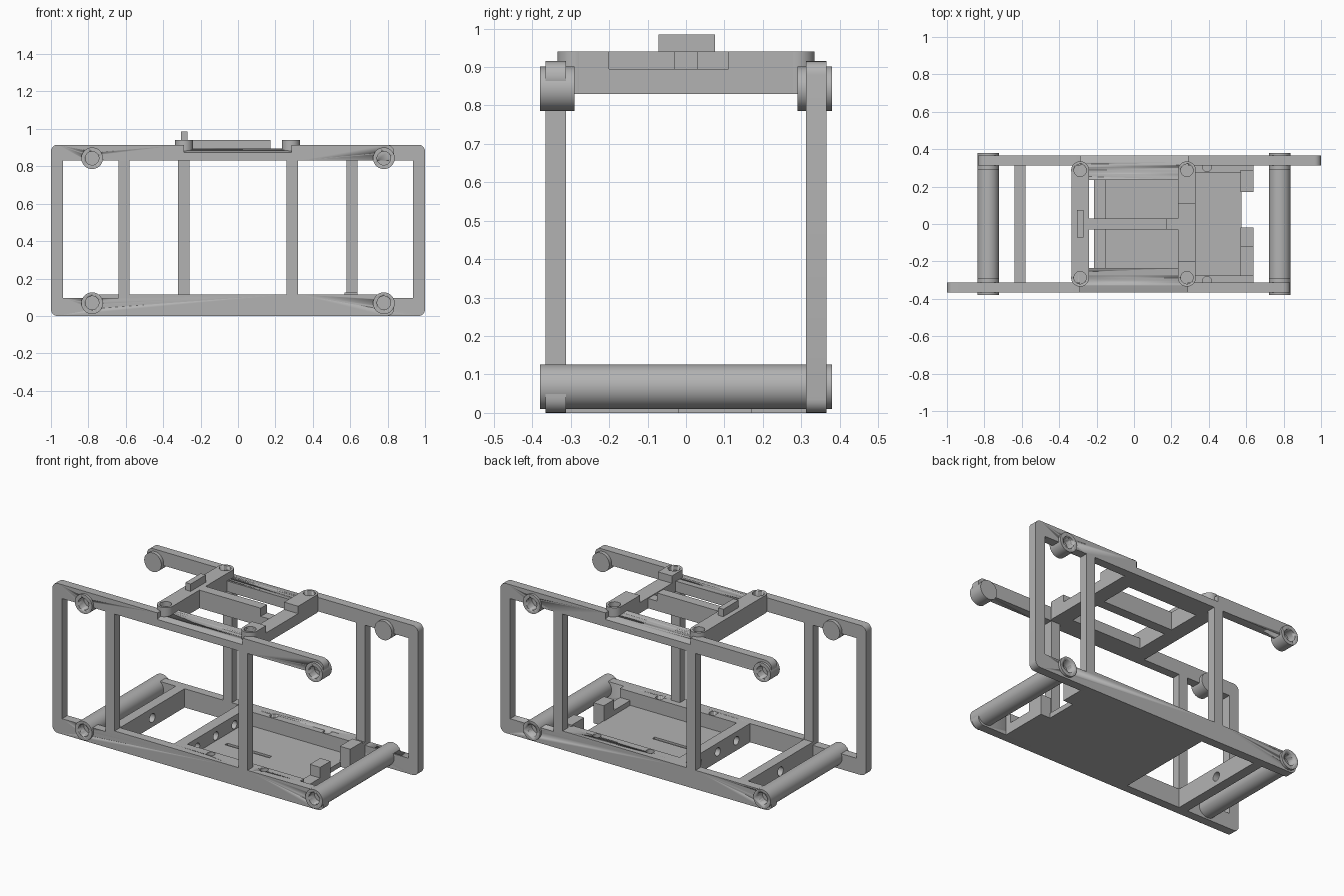
import bpy, bmesh, math
from mathutils import Vector, Matrix

old = bpy.data.objects.get("Cube")
if old:
    bpy.data.objects.remove(old, do_unlink=True)

grey = bpy.data.materials.new("matte grey")
grey.use_nodes = True
COLOR = (0.45, 0.45, 0.45, 1)
grey.diffuse_color = COLOR
grey.node_tree.nodes["Principled BSDF"].inputs["Base Color"].default_value = COLOR


def finish(name, bm, smooth=False):
    bmesh.ops.recalc_face_normals(bm, faces=bm.faces)
    mesh = bpy.data.meshes.new(name)
    bm.to_mesh(mesh)
    bm.free()
    mesh.materials.append(grey)
    obj = bpy.data.objects.new(name, mesh)
    bpy.context.collection.objects.link(obj)
    if smooth:
        bpy.ops.object.select_all(action='DESELECT')
        obj.select_set(True)
        bpy.context.view_layer.objects.active = obj
        bpy.ops.object.shade_smooth_by_angle(angle=math.radians(35))
    return obj


def box(name, x, y, z):
    bm = bmesh.new()
    bmesh.ops.create_cube(bm, size=1)
    for v in bm.verts:
        v.co = [r[0] + (c + 0.5) * (r[1] - r[0]) for c, r in zip(v.co, (x, y, z))]
    return finish(name, bm)


def rod(name, start, end, radius):
    a, b = Vector(start), Vector(end)
    turn = (b - a).to_track_quat('Z', 'Y').to_matrix().to_4x4()
    bm = bmesh.new()
    bmesh.ops.create_cone(bm, cap_ends=True, segments=40, radius1=radius, radius2=radius,
                          depth=(b - a).length, matrix=Matrix.Translation((a + b) / 2) @ turn)
    return finish(name, bm, True)


def cut(target, cutter):
    mod = target.modifiers.new("cut", 'BOOLEAN')
    mod.operation, mod.object, mod.solver = 'DIFFERENCE', cutter, 'EXACT'
    cutter.hide_render = True
    cutter.hide_viewport = True
    cutter.display_type = 'WIRE'


def rounded(points):
    """Outline with each (x, z, radius) corner replaced by a short arc."""
    out = []
    for i, (x, z, r) in enumerate(points):
        p = Vector((x, z))
        if not r:
            out.append(p)
            continue
        a = (Vector(points[i - 1][:2]) - p).normalized()
        b = (Vector(points[(i + 1) % len(points)][:2]) - p).normalized()
        for k in range(7):
            t = k / 6 * math.pi / 2
            out.append(p + a * r * (1 - math.sin(t)) + b * r * (1 - math.cos(t)))
    return out


def plate(name, loops, y0, y1, turn):
    """Upright plate with openings, turned about z for the opposite side."""
    bm = bmesh.new()
    for loop in loops:
        vs = [bm.verts.new((p[0], y0, p[1])) for p in loop]
        for i, v in enumerate(vs):
            bm.edges.new((vs[i - 1], v))
    bmesh.ops.triangle_fill(bm, edges=bm.edges[:], use_beauty=True)
    ext = bmesh.ops.extrude_face_region(bm, geom=bm.faces[:], use_keep_orig=True)
    moved = [g for g in ext["geom"] if isinstance(g, bmesh.types.BMVert)]
    bmesh.ops.translate(bm, verts=moved, vec=(0, y1 - y0, 0))
    bmesh.ops.rotate(bm, verts=bm.verts, matrix=Matrix.Rotation(turn, 3, 'Z'))
    return finish(name, bm, True)


def rect(x0, x1, z0, z1):
    return [Vector(p) for p in ((x0, z0), (x1, z0), (x1, z1), (x0, z1))]


# Side frames: one profile, repeated half a turn round
TOP, RAIL, UNDER, END = 0.915, 0.115, 0.83, 0.835
outline = rounded([(-1, 0, .035), (END, 0, .04), (END, RAIL, .04), (.32, RAIL, 0),
                   (.32, UNDER, 0), (END, UNDER, .04), (END, TOP, .04), (.285, TOP, 0),
                   (.285, .875, 0), (-.29, .875, 0), (-.29, TOP, 0), (-1, TOP, .035)])
windows = [rect(-.935, -.64, .095, UNDER), rect(-.58, .26, RAIL, UNDER)]
for side, s, turn in (("front", 1, 0), ("back", -1, math.pi)):
    frame = plate(side + "_frame", [outline] + windows, -.365, -.312, turn)
    sockets = []
    # Round end sockets with blind holes
    for x in (-.78, .78):
        for z in (.07, .843):
            sock = rod(side + "_hole_cutter", (x, -.39 * s, z), (x, -.325 * s, z), .036)
            sockets.append(sock)
            cut(frame, sock)
            if z > .5:
                boss = rod(side + "_upper_boss", (x, -.38 * s, z), (x, -.29 * s, z), .058)
                cut(boss, sock)
    # Screw ledge beside the tray
    ledge = box(side + "_tray_ledge", (-.15, .64), sorted((-.32 * s, -.275 * s)), (0, RAIL))
    for x in (.03, .39):
        hole = rod(side + "_screw_cutter", (x, -.305 * s, .06), (x, -.305 * s, .2), .024)
        cut(ledge, hole)
        cut(frame, hole)
    # Sloping top strip joining the bracket to the frame
    bm = bmesh.new()
    section = [(-.364, .83), (-.364, .875), (-.33, .884), (-.29, .891), (-.235, .895), (-.235, .83)]
    face = bm.faces.new([bm.verts.new((-.3, y * s, z)) for y, z in section])
    ext = bmesh.ops.extrude_face_region(bm, geom=[face], use_keep_orig=True)
    bmesh.ops.translate(bm, vec=(.6, 0, 0),
                        verts=[g for g in ext["geom"] if isinstance(g, bmesh.types.BMVert)])
    finish(side + "_top_strip", bm, True)

# Lower cross tubes with a blind hole at each end
for name, x in (("right_tube", -.78), ("left_tube", .78)):
    tube = rod(name, (x, -.38, .068), (x, .38, .068), .058)
    for s in (-1, 1):
        cut(tube, rod("tube_hole_cutter", (x, .39 * s, .07), (x, .325 * s, .07), .036))

# Bottom cross bars with cable holes
bar = box("end_cross_bar", (-.64, -.58), (-.32, .32), (0, RAIL))
cut(bar, rod("bar_hole_cutter", (-.7, 0, .055), (-.5, 0, .055), .027))
wall = box("tray_wall", (-.215, -.15), (-.32, .32), (0, RAIL))
for y in (-.18, 0, .18):
    cut(wall, rod("wall_hole_cutter", (-.3, y, .06), (-.1, y, .06), .025))

# Tray floor and end stops
floor = box("tray_floor", (-.16, .575), (-.3, .3), (0, .03))
cut(floor, box("floor_slot_cutter", (-.08, .22), (-.012, .012), (.018, .1)))
box("back_stop", (.57, .64), (.17, .29), (0, .125))
box("middle_stop", (.57, .64), (-.12, -.02), (0, .125))
box("low_stop", (.57, .64), (-.29, -.12), (0, .06))

# Upper bracket: cross members, tongue and fin
members = [box("right_member", (-.335, -.24), (-.285, .285), (UNDER, .94)),
           box("left_member", (.235, .33), (-.285, .285), (UNDER, .895)),
           box("left_member_back_step", (.235, .33), (.11, .285), (.89, .94)),
           box("left_member_front_step", (.235, .33), (-.285, -.2), (.89, .94))]
box("tongue", (-.25, .175), (-.03, .03), (UNDER, .94))
box("tongue_base", (.17, .24), (-.03, .03), (UNDER, .89))
box("fin", (-.305, -.27), (-.072, .075), (.93, .985))

# Round screw tabs at the bracket corners
for x in (-.288, .283):
    for y in (-.287, .287):
        tab = rod("screw_tab", (x, y, UNDER), (x, y, .94), .048)
        hole = rod("tab_hole_cutter", (x, y, .88), (x, y, 1), .033)
        for part in [tab] + members:
            cut(part, hole)
        for side in ("front", "back"):
            cut(bpy.data.objects[side + "_top_strip"], hole)
